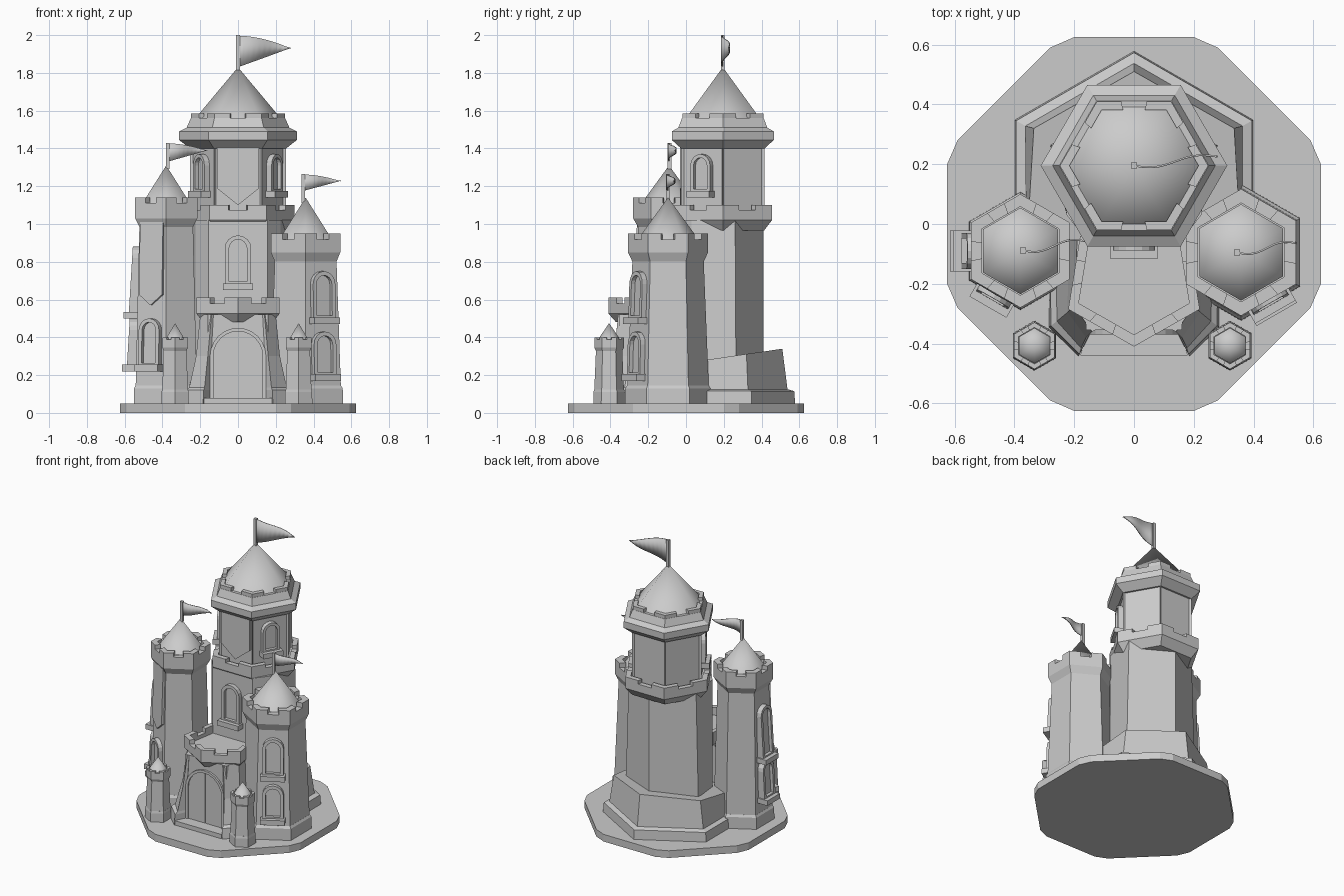
import bpy, bmesh, math
from math import sin, cos, pi, radians
from mathutils import Vector

if "Cube" in bpy.data.objects:
    bpy.data.objects.remove(bpy.data.objects["Cube"], do_unlink=True)

stone = bpy.data.materials.new("stone_grey")
stone.use_nodes = True
GREY = (0.6, 0.6, 0.6, 1)
stone.diffuse_color = GREY
stone.node_tree.nodes["Principled BSDF"].inputs["Base Color"].default_value = GREY


def finish(name, bm, smooth=False):
    bmesh.ops.recalc_face_normals(bm, faces=bm.faces)
    for f in bm.faces:
        f.smooth = smooth
    mesh = bpy.data.meshes.new(name)
    bm.to_mesh(mesh)
    bm.free()
    mesh.materials.append(stone)
    obj = bpy.data.objects.new(name, mesh)
    bpy.context.collection.objects.link(obj)
    return obj


def hexagon(c, r, turn=90):
    return [(c[0] + r * cos(radians(turn + 60 * i)), c[1] + r * sin(radians(turn + 60 * i))) for i in range(6)]


def scaled(poly, c, k):
    return [(c[0] + (x - c[0]) * k, c[1] + (y - c[1]) * k) for x, y in poly]


def mirrored(half):
    """Close a half outline (x >= 0, front to back) across x = 0."""
    return half + [(-x, y) for x, y in reversed(half) if x > 0]


def loft(name, sections, slope=0.0):
    """Skin stacked outlines; slope tilts the last one along y."""
    bm = bmesh.new()
    rings = []
    for k, (poly, z) in enumerate(sections):
        tilt = slope if k == len(sections) - 1 else 0
        rings.append([bm.verts.new((x, y, z + tilt * y)) for x, y in poly])
    n = len(rings[0])
    for a, b in zip(rings, rings[1:]):
        for i in range(n):
            j = (i + 1) % n
            bm.faces.new((a[i], a[j], b[j], b[i]))
    bm.faces.new(rings[0])
    bm.faces.new(rings[-1])
    return finish(name, bm)


def merlons(name, outer, c, k, z0, z1, share=0.33):
    """Corner merlons that leave a notch in the middle of each side."""
    inner = scaled(outer, c, k)
    n = len(outer)
    bm = bmesh.new()

    def part(poly, i, j):
        return Vector(poly[i]).lerp(Vector(poly[j]), share)

    for i in range(n):
        p, q = (i - 1) % n, (i + 1) % n
        plan = [part(outer, i, p), outer[i], part(outer, i, q), part(inner, i, q), inner[i], part(inner, i, p)]
        low, top = [[bm.verts.new((x, y, z)) for x, y in plan] for z in (z0, z1)]
        bm.faces.new(low)
        bm.faces.new(top)
        for a in range(6):
            b = (a + 1) % 6
            bm.faces.new((low[a], low[b], top[b], top[a]))
    finish(name, bm)


def parapet(name, poly, c, z, foot, k=0.82, notch=0.03):
    """Corbelled rim: z = (corbel foot, rim foot, rim top)."""
    loft(name + "_rim", [(scaled(poly, c, foot), z[0]), (poly, z[1]), (poly, z[2] - notch),
                         (scaled(poly, c, k), z[2] - notch), (scaled(poly, c, k), z[1] + 0.03)])
    merlons(name + "_merlons", poly, c, k, z[2] - notch, z[2])


def roof(name, c, r, z0, z1, turn=90):
    bm = bmesh.new()
    ring = [bm.verts.new((x, y, z0)) for x, y in hexagon(c, r, turn)]
    tip = bm.verts.new((*c, z1))
    for i in range(6):
        bm.faces.new((ring[i], ring[(i + 1) % 6], tip))
    finish(name, bm, True)


def flag(name, c, z0, z1, length, drop):
    """Square pole with a waving pennant."""
    w = 0.01
    loft(name + "_pole", [([(c[0] - w, c[1] - w), (c[0] + w, c[1] - w), (c[0] + w, c[1] + w), (c[0] - w, c[1] + w)], z)
                          for z in (z0 - 0.02, z1)])
    bm = bmesh.new()
    steps = 10
    rows = []
    for i in range(steps + 1):
        t = i / steps
        y = c[1] - 0.012 * sin(t * 2 * pi) + 0.03 * t
        tip = z1 - 0.4 * drop
        top = z1 - 0.005 + (tip - z1) * t ** 1.8
        low = z1 - drop + (tip - z1 + drop) * t
        rows.append([bm.verts.new((c[0] + length * t, y, z)) for z in (low, top + 0.002)])
    for a, b in zip(rows, rows[1:]):
        bm.faces.new((a[0], b[0], b[1], a[1]))
    obj = finish(name + "_pennant", bm, True)
    mod = obj.modifiers.new("thickness", "SOLIDIFY")
    mod.thickness = 0.006
    mod.offset = 0


def slab(name, outline, origin, angle, d0, d1, lean=0.0, hole=None):
    """Extrude an upright (u, z) outline from a wall facing `angle`; hole makes it a frame."""
    a = radians(angle)
    n, u = Vector((cos(a), sin(a), 0)), Vector((-sin(a), cos(a), 0))
    base = Vector((*origin, 0))
    zmin = min(z for _, z in outline)
    bm = bmesh.new()

    def ring(pts, d):
        return [bm.verts.new(base + u * x + n * (d - lean * (z - zmin)) + Vector((0, 0, z))) for x, z in pts]

    loops = [ring(outline, d0), ring(outline, d1)]
    if hole:
        loops += [ring(hole, d1), ring(hole, d0)]
    else:
        bm.faces.new(loops[0])
        bm.faces.new(loops[1])
    for p, q in zip(loops, loops[1:]):
        for i in range(len(p)):
            j = (i + 1) % len(p)
            bm.faces.new((p[i], p[j], q[j], q[i]))
    finish(name, bm)


def arch(w, z0, z1, segs=8):
    return [(-w, z0), (w, z0)] + [(w * cos(pi * i / segs), z1 - w + w * sin(pi * i / segs)) for i in range(segs + 1)]


def box(w, z0, z1):
    return [(-w, z0), (w, z0), (w, z1), (-w, z1)]


def window(name, origin, angle, w, z0, z1, lean=0.03):
    slab(name + "_frame", arch(w, z0, z1), origin, angle, -0.02, 0.028, lean, arch(w * 0.68, z0 + 0.015, z1 - w * 0.32))
    slab(name + "_pane", arch(w * 0.7, z0, z1 - w * 0.3), origin, angle, -0.02, 0.006, lean)
    slab(name + "_sill", box(w * 1.15, z0 - 0.03, z0 + 0.005), origin, angle, -0.02, 0.055)


def on_wall(c, apothem, angle):
    return (c[0] + apothem * cos(radians(angle)), c[1] + apothem * sin(radians(angle)))


def banner(name, origin, angle, w, z0, z1, lean=0.03):
    slab(name, [(-w, z0 + w * 0.8), (0, z0), (w, z0 + w * 0.8), (w, z1), (-w, z1)], origin, angle, -0.01, 0.014, lean)


# Ground slab: octagon with clipped corners
corner = [(0.2, 0.625), (0.28, 0.59), (0.59, 0.28), (0.625, 0.2)]
right = [(x, -y) for x, y in corner] + corner[::-1]
ground = mirrored(right)
loft("ground_slab", [(ground, 0), (ground, 0.05)])

# Sloping skirt around the foot of the keep
mid = (0, 0.118)
loft("keep_plinth", [(hexagon(mid, 0.462), 0.02), (hexagon(mid, 0.455), 0.115), (hexagon(mid, 0.42), 0.125)])
skirt_top = mirrored([(0, -0.3), (0.36, -0.1), (0.335, 0.32), (0, 0.51)])
loft("keep_skirt", [(hexagon(mid, 0.42, -90), 0.12), (skirt_top, 0.265)], slope=0.146)

# Keep
top_c = (0, 0.195)
keep_foot = mirrored([(0.155, -0.06), (0.225, 0.03), (0.285, 0.265), (0, 0.41)])
keep_head = mirrored([(0.155, -0.06), (0.225, 0.03), (0.26, 0.26), (0, 0.41)])
loft("keep_wall", [(keep_foot, 0.1), (keep_head, 1.02)])
parapet("keep", hexagon(top_c, 0.3, 0), top_c, (0.965, 1.02, 1.1), 0.84, 0.87, 0.025)
window("keep_window", (0, -0.06), -90, 0.07, 0.68, 0.94, 0)

# Upper turret with recessed wall panels
turret = hexagon(top_c, 0.255, 0)
obj = loft("turret_wall", [(turret, 1.04), (turret, 1.43)])
bm = bmesh.new()
bm.from_mesh(obj.data)
sides = [f for f in bm.faces if abs(f.normal.z) < 0.5]
bmesh.ops.inset_individual(bm, faces=sides, thickness=0.015, depth=-0.012)
bm.to_mesh(obj.data)
bm.free()
for a in (-30, -150):
    window("turret_window", on_wall(top_c, 0.212, a), a, 0.06, 1.17, 1.37, 0)
banner("turret_banner", on_wall(top_c, 0.212, -90), -90, 0.11, 1.1, 1.41, 0)
crown = [(0.255, 1.4), (0.312, 1.445), (0.312, 1.49), (0.272, 1.51), (0.25, 1.56), (0.215, 1.56), (0.21, 1.53)]
loft("turret_crown", [(hexagon(top_c, r, 0), z) for r, z in crown])
merlons("turret_merlons", hexagon(top_c, 0.248, 0), top_c, 0.87, 1.555, 1.585)
roof("turret_roof", top_c, 0.23, 1.555, 1.83, 0)
flag("turret_flag", top_c, 1.82, 2.0, 0.28, 0.17)


# Side towers: name, centre, foot radius, top radius, rim radius, rim foot, rim top, roof tip
def tower(name, c, r0, r1, rim, z0, z1, tip, plinth=0.13):
    loft(name + "_plinth", [(hexagon(c, r0 * 1.06), 0.02), (hexagon(c, r0 * 1.05), plinth),
                            (hexagon(c, r0), plinth + 0.015)])
    loft(name + "_wall", [(hexagon(c, r0), plinth), (hexagon(c, r1), z0)])
    parapet(name, hexagon(c, rim), c, (z0 - 0.25 * rim, z0, z1), r1 / rim, 0.78, 0.15 * rim)
    roof(name + "_roof", c, rim * 0.76, z1 - 0.15 * rim, tip)


lc, rc = (-0.38, -0.09), (0.358, -0.095)
tower("left_tower", lc, 0.187, 0.163, 0.19, 1.03, 1.14, 1.31)
tower("right_tower", rc, 0.216, 0.187, 0.212, 0.85, 0.95, 1.14)
flag("left_flag", (-0.372, -0.088), 1.31, 1.43, 0.21, 0.1)
flag("right_flag", (0.345, -0.095), 1.13, 1.265, 0.2, 0.09)
for z0, z1, ap in ((0.2, 0.43, 0.184), (0.5, 0.75, 0.175)):
    window("right_tower_window", on_wall(rc, ap, -60), -60, 0.068, z0, z1)
for z0, z1, ap in ((0.25, 0.5, 0.18), (0.53, 0.88, 0.17)):
    window("left_tower_side_window", on_wall(lc, ap, 180), 180, 0.06, z0, z1, 0.06)
window("left_tower_window", on_wall(lc, 0.162, -120), -120, 0.062, 0.25, 0.5)
banner("left_tower_banner", on_wall(lc, 0.155, -120), -120, 0.07, 0.57, 1.01)

# Gatehouse: upright door wall between two flared flanks, with a step in front
DOOR_Y = -0.355
gate_c = (0, -0.16)
wall = mirrored([(0.16, DOOR_Y), (0.18, -0.05)])
loft("gate_wall", [(wall, 0.04), (wall, 0.52)])
step = mirrored([(0.18, -0.44), (0.15, -0.34)])
loft("gate_step", [(step, 0.04), (step, 0.08)])
flank = [([(0.145, -0.365), (0.185, -0.442), (0.285, -0.345), (0.285, -0.05), (0.145, -0.05)], 0.05),
         ([(0.145, -0.362), (0.182, -0.435), (0.278, -0.34), (0.28, -0.05), (0.145, -0.05)], 0.12),
         ([(0.145, -0.36), (0.177, -0.415), (0.258, -0.325), (0.26, -0.05), (0.145, -0.05)], 0.135),
         ([(0.142, -0.36), (0.16, -0.38), (0.222, -0.295), (0.22, -0.05), (0.142, -0.05)], 0.3),
         ([(0.13, -0.355), (0.14, -0.36), (0.2, -0.275), (0.19, -0.05), (0.13, -0.05)], 0.52)]
for s, side in ((-1, "left"), (1, "right")):
    loft("gate_flank_" + side, [([(s * x, y) for x, y in poly], z) for poly, z in flank])
rim = mirrored([(0, -0.41), (0.22, -0.285), (0.18, -0.04)])
parapet("gate", rim, gate_c, (0.48, 0.525, 0.61), 0.84, 0.84)
foot = (0, DOOR_Y)
slab("gate_frame", arch(0.148, 0.08, 0.45, 12), foot, -90, -0.02, 0.014, 0, arch(0.13, 0.08, 0.432, 12))
leaf = [(max(0.004, x), z) for x, z in arch(0.131, 0.08, 0.433, 12) if x > -0.001] + [(0.004, 0.08)]
for s in (-1, 1):
    slab("gate_door", [(s * x, z) for x, z in leaf], foot, -90, -0.02, 0.005)

# Small front turrets
for s, side in ((-1, "left"), (1, "right")):
    tower("small_turret_" + side, (s * 0.327 - 0.006, -0.407), 0.079, 0.069, 0.078, 0.345, 0.4, 0.475, 0.11)
